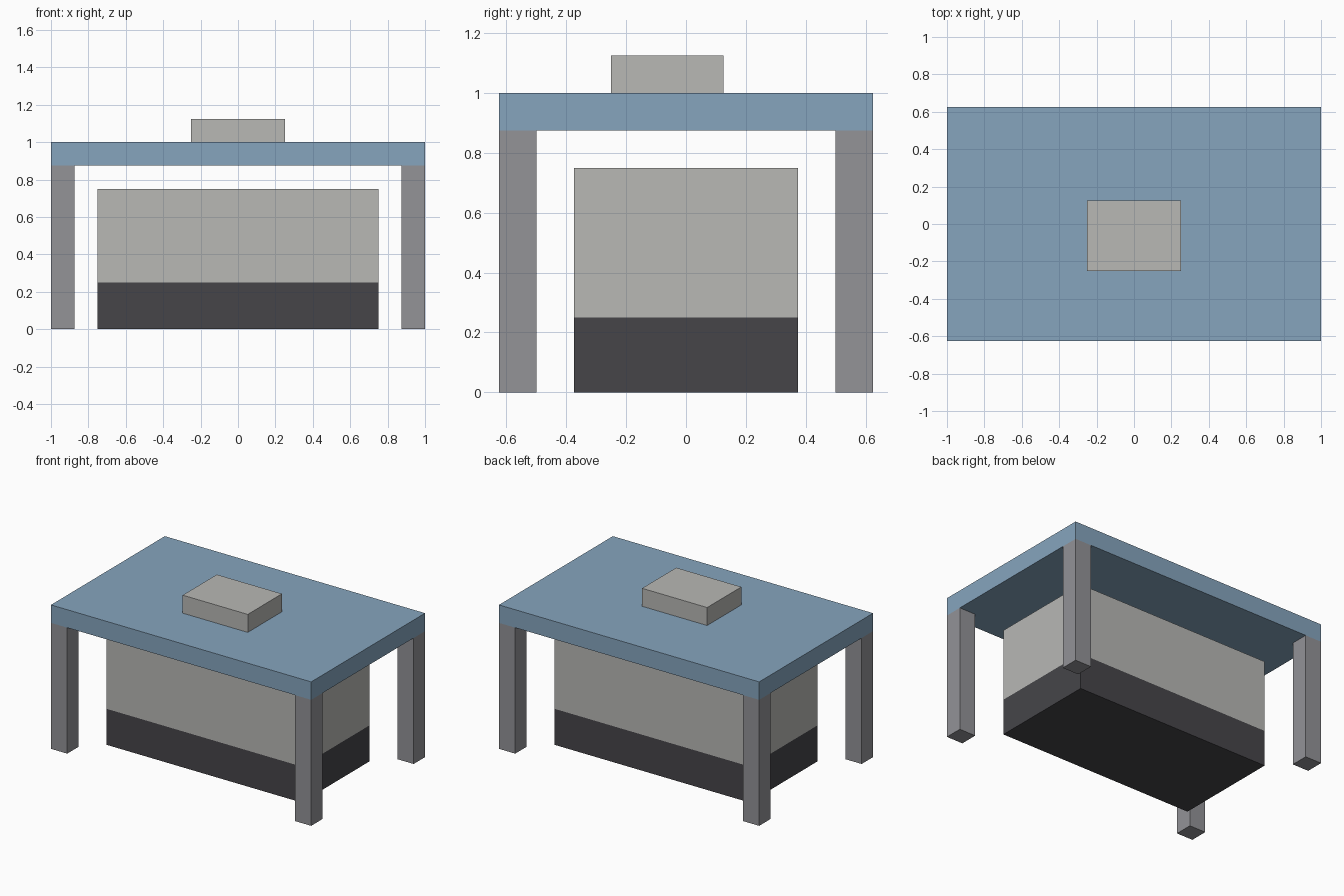
import bpy, bmesh

if "Cube" in bpy.data.objects:
    bpy.data.objects.remove(bpy.data.objects["Cube"])


def material(name, rgb):
    """Flat colour given as sRGB 0-255, stored as linear."""
    m = bpy.data.materials.new(name)
    lin = [c / 255 / 12.92 if c / 255 <= 0.04045 else ((c / 255 + 0.055) / 1.055) ** 2.4 for c in rgb]
    m.diffuse_color = (*lin, 1)
    m.use_nodes = True
    m.node_tree.nodes["Principled BSDF"].inputs["Base Color"].default_value = m.diffuse_color
    return m


blue = material("slate blue", (134, 165, 190))
stone = material("pale stone", (184, 184, 181))
dark = material("charcoal", (70, 69, 73))
grey = material("post grey", (147, 147, 151))


def box(name, lo, hi, mats, cut_z=None):
    """Box between two corners; faces below cut_z take the second material."""
    bm = bmesh.new()
    bmesh.ops.create_cube(bm, size=1)
    for v in bm.verts:
        v.co = [(a + b) / 2 + c * (b - a) for a, b, c in zip(lo, hi, v.co)]
    if cut_z is not None:
        bmesh.ops.bisect_plane(bm, geom=bm.verts[:] + bm.edges[:] + bm.faces[:],
                               plane_co=(0, 0, cut_z), plane_no=(0, 0, 1))
        for f in bm.faces:
            f.material_index = int(f.calc_center_median().z < cut_z)
    mesh = bpy.data.meshes.new(name)
    bm.to_mesh(mesh)
    bm.free()
    for m in mats:
        mesh.materials.append(m)
    ob = bpy.data.objects.new(name, mesh)
    bpy.context.collection.objects.link(ob)
    return ob


# Flat top slab
box("roof_slab", (-1, -0.625, 0.875), (1, 0.625, 1), [blue])

# Small block on the slab, set slightly forward
box("roof_block", (-0.25, -0.25, 1), (0.25, 0.125, 1.125), [stone])

# Central body with a dark lower band
box("body", (-0.75, -0.375, 0), (0.75, 0.375, 0.75), [stone, dark], cut_z=0.25)

# Four corner posts, flush with the slab edges
for sx, side in ((-1, "left"), (1, "right")):
    for sy, end in ((-1, "front"), (1, "back")):
        x, y = sx * 0.9375, sy * 0.5625
        box(f"post_{end}_{side}", (x - 0.0625, y - 0.0625, 0), (x + 0.0625, y + 0.0625, 0.875), [grey])
